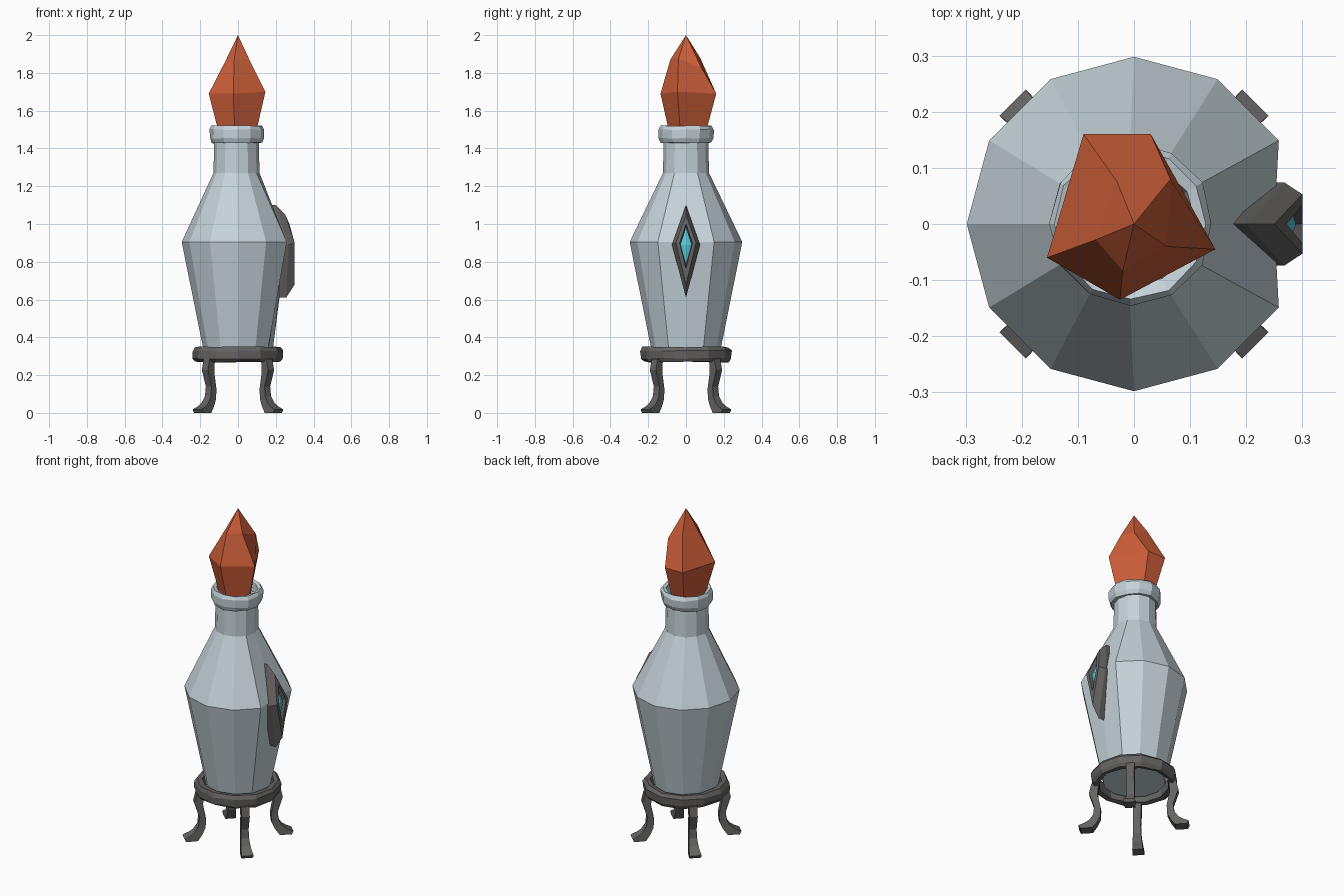
import bpy, bmesh, math, random
from mathutils import Vector

if "Cube" in bpy.data.objects:
    bpy.data.objects.remove(bpy.data.objects["Cube"])

random.seed(4)


def material(name, rgb):
    m = bpy.data.materials.new(name)
    m.diffuse_color = (*rgb, 1)
    m.use_nodes = True
    m.node_tree.nodes["Principled BSDF"].inputs["Base Color"].default_value = m.diffuse_color
    return m


GLASS = material("pale blue grey glass", (0.56, 0.65, 0.69))
IRON = material("dark grey iron", (0.13, 0.125, 0.122))
FLAME = material("orange red", (0.60, 0.11, 0.04))
GEM = material("cyan gem", (0.09, 0.55, 0.65))


def loft(name, rings, mat, closed=False):
    """Skin equal-length rings of points; cap the ends unless closed."""
    bm = bmesh.new()
    vs = [[bm.verts.new(p) for p in r] for r in rings]
    n = len(vs[0])
    pairs = list(zip(vs, vs[1:])) + ([(vs[-1], vs[0])] if closed else [])
    for a, b in pairs:
        for i in range(n):
            j = (i + 1) % n
            bm.faces.new((a[i], a[j], b[j], b[i]))
    if not closed:
        bm.faces.new(vs[0])
        bm.faces.new(vs[-1])
    bmesh.ops.remove_doubles(bm, verts=bm.verts, dist=1e-4)
    bmesh.ops.recalc_face_normals(bm, faces=bm.faces)
    me = bpy.data.meshes.new(name)
    bm.to_mesh(me)
    bm.free()
    me.materials.append(mat)
    ob = bpy.data.objects.new(name, me)
    bpy.context.collection.objects.link(ob)
    return ob


def circle(r, z, n=12, dx=0.0, jitter=0.0):
    pts = []
    for i in range(n):
        a = math.tau * i / n
        q = r + random.uniform(-jitter, jitter)
        pts.append(Vector((q * math.cos(a) + dx, q * math.sin(a),
                           z + random.uniform(-jitter, jitter))))
    return pts


# Bottle body and neck; the widest ring is pushed in where the gem sits
body = [circle(0.175, 0.30), circle(0.186, 0.35), circle(0.298, 0.905),
        circle(0.122, 1.27, dx=-0.008), circle(0.118, 1.43, dx=-0.008),
        circle(0.112, 1.46, dx=-0.008)]
body[2][0].x = 0.25
loft("bottle", body, GLASS)

# Rolled lip
lip = [(0.11, 1.43), (0.132, 1.43), (0.144, 1.455), (0.146, 1.50),
       (0.135, 1.52), (0.115, 1.515)]
loft("bottle_lip", [circle(r, z, dx=-0.006, jitter=0.003) for r, z in lip],
     GLASS, True)

# Faceted flame stopper
mid = [(0.145, -0.045, 1.70), (0.03, 0.16, 1.69), (-0.09, 0.16, 1.69),
       (-0.155, -0.06, 1.69), (-0.025, -0.135, 1.69)]
top = [(0.058, -0.04, 1.875), (0.065, 0.08, 1.83), (-0.03, 0.075, 1.88),
       (-0.068, -0.028, 1.86), (-0.02, -0.083, 1.87)]
low = [(x * 0.7, y * 0.7, 1.51) for x, y, z in mid]
base = [(x * 0.62, y * 0.62, 1.455) for x, y, z in mid]
loft("flame_stopper", [base, low, mid, top, [(0, 0, 2.0)] * 5][:4]
     + [[(x * 0.001, y * 0.001, 2.0) for x, y, z in top]], FLAME)


# Diamond frame and gem on the right side
def diamond(xb, zb, xs, ys, zs, xt, zt):
    return [(xb, 0, zb), (xs, ys, zs), (xt, 0, zt), (xs, -ys, zs)]


loft("gem_frame", [
    diamond(0.20, 0.61, 0.22, 0.074, 0.89, 0.16, 1.10),
    diamond(0.255, 0.61, 0.268, 0.074, 0.89, 0.20, 1.10),
    diamond(0.30, 0.68, 0.30, 0.053, 0.90, 0.25, 1.05),
    diamond(0.30, 0.765, 0.30, 0.034, 0.90, 0.272, 1.0),
    diamond(0.275, 0.78, 0.275, 0.028, 0.89, 0.245, 0.985)], IRON, True)
loft("gem", [
    diamond(0.255, 0.77, 0.255, 0.032, 0.89, 0.235, 0.99),
    diamond(0.282, 0.785, 0.28, 0.03, 0.89, 0.254, 0.982),
    diamond(0.288, 0.888, 0.288, 0.002, 0.89, 0.288, 0.892)], GEM)

# Stand ring
ring = [(0.195, 0.275), (0.225, 0.27), (0.24, 0.288), (0.24, 0.328),
        (0.228, 0.348), (0.197, 0.345)]
loft("stand_ring", [circle(r, z, jitter=0.004) for r, z in ring], IRON, True)

# Four curved legs: inner r, inner z, outer r, outer z, width
LEG = [(0.195, 0.285, 0.235, 0.285, 0.045), (0.20, 0.215, 0.248, 0.228, 0.045),
       (0.183, 0.13, 0.22, 0.14, 0.042), (0.186, 0.075, 0.225, 0.088, 0.045),
       (0.205, 0.035, 0.248, 0.052, 0.052), (0.23, 0.0, 0.272, 0.034, 0.06),
       (0.296, 0.0, 0.306, 0.018, 0.066)]
for k, side in enumerate(("back_right", "back_left", "front_left", "front_right")):
    a = math.radians(45 + 90 * k)
    c, s = math.cos(a), math.sin(a)

    def place(r, t, z):
        return (r * c - t * s, r * s + t * c, z)

    loft(side + "_leg", [[place(ri, -w / 2, zi), place(ri, w / 2, zi),
                          place(ro, w / 2, zo), place(ro, -w / 2, zo)]
                         for ri, zi, ro, zo, w in LEG], IRON)
